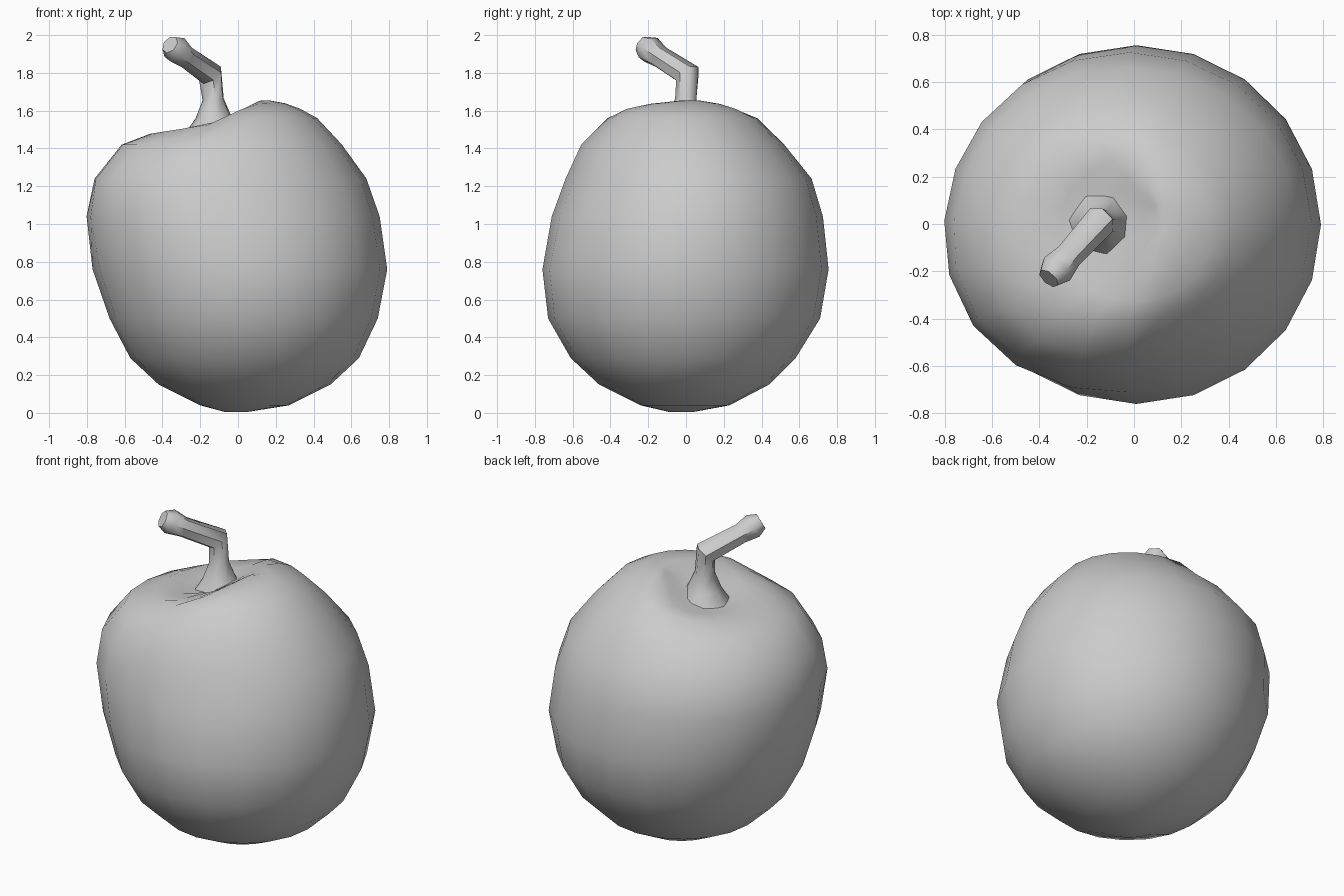
import bpy, bmesh
from math import cos, sin, tau, radians, exp, hypot
from mathutils import Vector

if "Cube" in bpy.data.objects:
    bpy.data.objects.remove(bpy.data.objects["Cube"])


def loft(name, rings, angle):
    """Skin a list of equal-length point rings and cap both ends."""
    bm = bmesh.new()
    rows = [[bm.verts.new(p) for p in ring] for ring in rings]
    n = len(rows[0])
    for a, b in zip(rows, rows[1:]):
        for i in range(n):
            j = (i + 1) % n
            bm.faces.new((a[i], a[j], b[j], b[i]))
    for row in (rows[0], rows[-1]):
        c = bm.verts.new(sum((v.co for v in row), Vector()) / n)
        for i in range(n):
            bm.faces.new((row[i], row[(i + 1) % n], c))
    bmesh.ops.recalc_face_normals(bm, faces=bm.faces)
    me = bpy.data.meshes.new(name)
    bm.to_mesh(me)
    bm.free()
    ob = bpy.data.objects.new(name, me)
    bpy.context.collection.objects.link(ob)
    bpy.context.view_layer.objects.active = ob
    ob.select_set(True)
    bpy.ops.object.shade_smooth_by_angle(angle=radians(angle))
    ob.select_set(False)
    return ob


# Fruit body: height, left, right, front, back extents, front-left shoulder bulge
PROFILE = [
    (0.005, -0.07, 0.05, -0.09, 0.04, 0),
    (0.04, -0.20, 0.27, -0.24, 0.23, 0),
    (0.15, -0.42, 0.49, -0.46, 0.44, 0),
    (0.29, -0.57, 0.64, -0.61, 0.58, 0),
    (0.50, -0.68, 0.74, -0.73, 0.71, 0),
    (0.76, -0.77, 0.79, -0.76, 0.755, 0),
    (1.04, -0.79, 0.75, -0.70, 0.725, 0.06),
    (1.24, -0.74, 0.68, -0.62, 0.665, 0.11),
    (1.42, -0.60, 0.55, -0.54, 0.52, 0.11),
    (1.56, -0.46, 0.42, -0.41, 0.38, 0.05),
    (1.61, -0.32, 0.33, -0.33, 0.28, 0),
    (1.64, -0.16, 0.25, -0.20, 0.19, 0),
    (1.66, 0.05, 0.16, -0.04, 0.08, 0),
]


def body_point(row, t):
    z, xl, xr, yf, yb, bulge = row
    k = 1 + bulge * max(0, cos(t - radians(225))) ** 4
    x = (xl + xr) / 2 + (xr - xl) / 2 * cos(t) * k
    y = (yf + yb) / 2 + (yb - yf) / 2 * sin(t) * k
    # sloping hollow on the left of the crown
    slope = 0.15 if x < -0.13 else 0.54
    if z > 1.4:
        z = min(z, 1.53 + slope * (x + 0.13))
        z -= 0.04 * exp(-(hypot(x + 0.13, y) / 0.2) ** 2)
    return x, y, z


SIDES = 20
loft("fruit_body", [[body_point(r, tau * i / SIDES) for i in range(SIDES)]
                    for r in PROFILE], 60)

# Stem: centre point, radius; flared foot, bent elbow, thicker tip
STEM = [
    ((-0.13, 0.0, 1.48), 0.145),
    ((-0.125, 0.0, 1.56), 0.10),
    ((-0.13, 0.0, 1.66), 0.058),
    ((-0.145, 0.01, 1.79), 0.07),
    ((-0.28, -0.14, 1.885), 0.06),
    ((-0.33, -0.195, 1.925), 0.075),
    ((-0.36, -0.23, 1.95), 0.05),
]
pts = [Vector(p) for p, r in STEM]
rings = []
for k, (p, r) in enumerate(STEM):
    d = pts[min(k + 1, len(pts) - 1)] - pts[max(k - 1, 0)]
    d.normalize()
    u = Vector((1, -1, 0)).cross(d).normalized()
    v = d.cross(u)
    rings.append([pts[k] + r * (u * cos(tau * i / 7) + v * sin(tau * i / 7))
                  for i in range(7)])
loft("stem", rings, 50)
